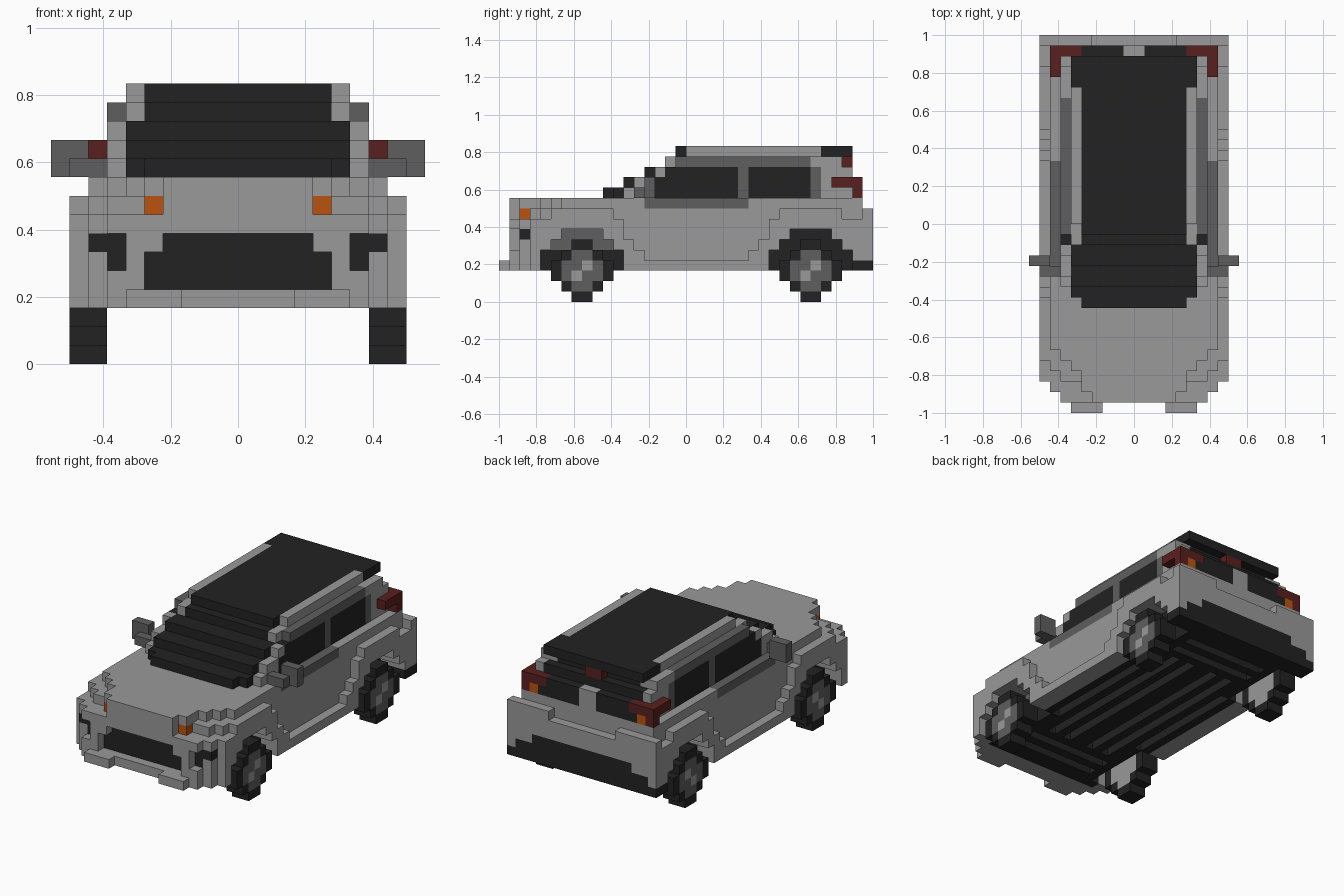
import bpy
import bmesh

if "Cube" in bpy.data.objects:
    bpy.data.objects.remove(bpy.data.objects["Cube"], do_unlink=True)

U = 1 / 18      # edge of one block
cells = {}      # (x, y, z) block -> part name


def material(name, rgb):
    m = bpy.data.materials.new(name)
    m.use_nodes = True
    m.diffuse_color = (*rgb, 1)
    m.node_tree.nodes["Principled BSDF"].inputs["Base Color"].default_value = (*rgb, 1)
    return m


silver = material("silver paint", (0.319, 0.319, 0.319))
grey = material("dark grey", (0.114, 0.114, 0.114))
black = material("black", (0.016, 0.016, 0.016))
red = material("dark red", (0.102, 0.014, 0.014))
orange = material("amber", (0.479, 0.084, 0.005))


def fill(part, x0, x1, y0, y1, z0, z1):
    """Fill a box of blocks on both sides; part None carves it away."""
    for x in range(x0, x1):
        for y in range(y0, y1):
            for z in range(z0, z1):
                for k in ((x, y, z), (-1 - x, y, z)):
                    if part:
                        cells[k] = part
                    else:
                        cells.pop(k, None)


# Lower body with a stepped nose
fill("body", 0, 8, -15, 17, 3, 9)
fill("body", 0, 7, -17, -15, 3, 8)
fill("body", 7, 8, -16, -15, 3, 8)
fill("body", 0, 4, -17, -15, 8, 9)
fill(None, 7, 8, -15, -14, 8, 9)
for x, y in ((0, -17), (1, -17), (2, -17), (3, -17), (4, -16), (5, -14), (6, -13), (7, -12)):
    fill("hood", x, x + 1, y, -4, 9, 10)
fill("body", 0, 8, -4, 17, 9, 10)
fill("body", 3, 6, -18, -17, 3, 4)

# Rear bumper
fill("body", 0, 9, 17, 18, 4, 9)
fill(None, 0, 4, 17, 18, 8, 9)
fill("bumper_trim", 0, 9, 16, 18, 3, 4)
fill("bumper_trim", 0, 8, 17, 18, 4, 5)
fill("bumper_trim", 0, 6, 17, 18, 5, 6)

# Fenders and sills
fill("sill", 8, 9, -7, 9, 3, 4)
for y0, y1, top in ((-15, -13, 8), (-13, -7, 9), (-7, -6, 8), (-6, -5, 6), (-5, -4, 5),
                    (6, 7, 5), (7, 8, 6), (8, 9, 8), (9, 15, 9), (15, 17, 8)):
    fill("fender", 8, 9, y0, y1, 4 if y0 == 15 else 3, top)
fill("bumper_trim", 8, 9, 16, 17, 3, 4)

# Grille, fog lamp pockets and indicators
fill(None, 0, 5, -17, -16, 4, 6)
fill(None, 0, 4, -17, -16, 6, 7)
fill("grille", 0, 5, -16, -15, 4, 6)
fill("grille", 0, 4, -16, -15, 6, 7)
fill(None, 6, 7, -17, -16, 5, 7)
fill("fog_pocket", 6, 7, -16, -15, 5, 7)
fill("fog_pocket", 7, 8, -16, -15, 6, 7)
fill("indicator", 4, 5, -16, -15, 8, 9)

# Floor with grooves
fill("floor", 0, 8, -15, 16, 3, 5)
fill("body", 7, 8, -15, -14, 3, 5)
fill("body", 7, 8, -6, 8, 3, 5)
for x in (1, 3, 5):
    fill(None, x, x + 1, -9, 11, 3, 4)
for y in (-13, -11, 12, 14):
    fill(None, 0, 5, y, y + 1, 3, 4)

# Wheel arches and wheels
for cy, upper in ((-10, "front_arch_liner"), (12, "rear_arch_liner")):
    for half, z0, z1, liner in ((4, 3, 5, "rear_arch_liner"), (3, 5, 6, upper), (2, 6, 7, upper)):
        fill(liner, 5, 6, cy - half, cy + half, z0, z1)
        fill(None, 6, 9, cy - half, cy + half, z0, z1)
    for z, half in enumerate((1, 2, 3, 3, 2, 1)):
        fill("tyres", 7, 9, cy - half, cy + half, z, z + 1)
    for z, half in ((1, 1), (2, 2), (3, 2), (4, 1)):
        fill("wheel_inner", 7, 8, cy - half, cy + half, z, z + 1)
        fill("rims", 8, 9, cy - half, cy + half, z, z + 1)
    fill("hub_caps", 8, 9, cy - 1, cy, 2, 3)
    fill("hub_caps", 8, 9, cy, cy + 1, 3, 4)

# Cabin shell: pillars, then stepped windscreen and roof
for z, y0, y1 in ((10, -6, 16), (11, -5, 16), (12, -3, 16), (13, -2, 15)):
    fill("cabin", 0, 7 if z < 13 else 6, y0, y1, z, z + 1)
fill("cabin", 6, 7, 12, 15, 13, 14)
fill("windscreen", 0, 5, -8, -7, 10, 11)
for z, y0, y1, w in ((10, -7, -3, 6), (11, -6, -2, 6), (12, -4, -1, 6), (13, -2, 0, 5)):
    fill("windscreen", 0, w, y0, y1, z, z + 1)
fill("roof", 0, 5, -1, 16, 14, 15)
fill("roof", 5, 6, 13, 16, 14, 15)
fill("roof_rails", 5, 6, 0, 13, 14, 15)

# Side windows with their frames
fill("window_frame", 6, 7, -1, 12, 13, 14)
fill("window_frame", 6, 7, -2, 13, 10, 13)
fill("side_windows", 6, 7, -3, 5, 10, 12)
fill("side_windows", 6, 7, -2, 5, 12, 13)
fill("side_windows", 6, 7, 6, 12, 10, 13)
fill("window_frame", 7, 8, -4, 6, 9, 10)

# Rear window, tailgate handle and lamps
fill("rear_window", 0, 6, 15, 16, 12, 13)
fill("rear_window", 0, 5, 14, 15, 13, 14)
fill("rear_window", 0, 6, 16, 17, 10, 12)
fill("handle", 0, 1, 16, 17, 10, 12)
fill("tail_lamps", 5, 8, 16, 17, 11, 12)
fill("tail_lamps", 7, 8, 14, 17, 11, 12)
fill("tail_lamps", 7, 8, 16, 17, 10, 11)
fill("indicator", 6, 7, 16, 17, 10, 11)
fill("brake_lamp", 0, 1, 15, 16, 13, 14)

# Door mirrors
fill("mirrors", 7, 9, -5, -4, 10, 11)
fill("mirrors", 8, 10, -4, -3, 10, 12)

# Mesh each part from the outer faces of its blocks
paint = {"window_frame": grey, "mirrors": grey, "rims": grey, "front_arch_liner": grey,
         "tail_lamps": red, "brake_lamp": red, "indicator": orange}
for n in ("body", "hood", "sill", "fender", "cabin", "roof_rails", "handle", "hub_caps", "wheel_inner"):
    paint[n] = silver

for part in sorted(set(cells.values())):
    bm = bmesh.new()
    verts = {}
    for c in [k for k, v in cells.items() if v == part]:
        for axis in range(3):
            for side in (0, 1):
                n = list(c)
                n[axis] += 2 * side - 1
                if tuple(n) in cells:
                    continue
                b, d = (axis + 1) % 3, (axis + 2) % 3
                loop = []
                for i, j in ((0, 0), (1, 0), (1, 1), (0, 1)):
                    p = list(c)
                    p[axis] += side
                    p[b] += i
                    p[d] += j
                    p = tuple(p)
                    if p not in verts:
                        verts[p] = bm.verts.new([q * U for q in p])
                    loop.append(verts[p])
                bm.faces.new(loop if side else loop[::-1])
    mesh = bpy.data.meshes.new(part)
    bm.to_mesh(mesh)
    bm.free()
    mesh.materials.append(paint.get(part, black))
    bpy.context.collection.objects.link(bpy.data.objects.new(part, mesh))
